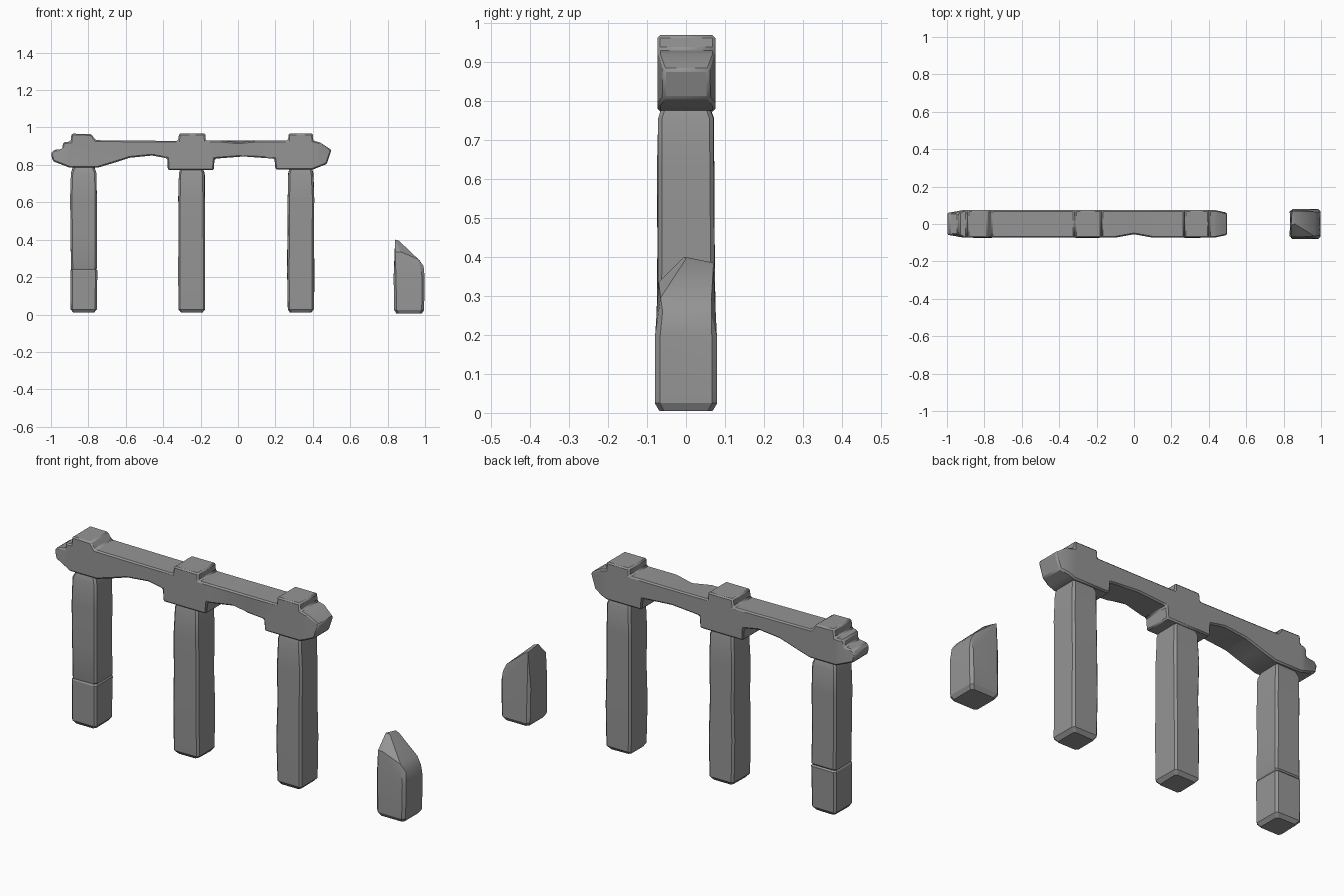
import bpy, bmesh, random
from mathutils import Vector

random.seed(4)
cube = bpy.data.objects.get("Cube")
if cube:
    bpy.data.objects.remove(cube)

stone = bpy.data.materials.new("grey_stone")
stone.use_nodes = True
GREY = (0.3, 0.3, 0.3, 1)
stone.diffuse_color = GREY
stone.node_tree.nodes["Principled BSDF"].inputs["Base Color"].default_value = GREY


def finish(bm, name, bevel=0.0, angle=30):
    """Turn a bmesh into a worn stone object."""
    bmesh.ops.recalc_face_normals(bm, faces=bm.faces)
    mesh = bpy.data.meshes.new(name)
    bm.to_mesh(mesh)
    bm.free()
    mesh.materials.append(stone)
    obj = bpy.data.objects.new(name, mesh)
    bpy.context.collection.objects.link(obj)
    if bevel:
        mod = obj.modifiers.new("worn_edges", 'BEVEL')
        mod.width = bevel
        mod.segments = 1
        mod.limit_method = 'ANGLE'
        mod.angle_limit = 0.6
    bpy.ops.object.select_all(action='DESELECT')
    obj.select_set(True)
    bpy.context.view_layer.objects.active = obj
    bpy.ops.object.shade_smooth_by_angle(angle=angle * 0.01745)
    return obj


def ring(bm, x, z, hx, hy, cut, wobble=0.0):
    """Square cross-section with cut corners."""
    signs = [(-1, -1), (1, -1), (1, 1), (-1, 1)]
    verts = []
    for i, (sx, sy) in enumerate(signs):
        jx, jy = (random.uniform(-wobble, wobble) for _ in range(2))
        a = (x + sx * (hx - cut) + jx, sy * hy + jy, z)
        b = (x + sx * hx + jx, sy * (hy - cut) + jy, z)
        verts += [bm.verts.new(p) for p in ((a, b) if i % 2 else (b, a))]
    return verts


def pillar(name, x, cracked=False):
    bm = bmesh.new()
    # height, inset from full width
    levels = [(0.01, 0.016), (0.028, 0.002), (0.24, 0), (0.43, 0.002),
              (0.62, 0.001), (0.755, 0.004), (0.785, 0.014)]
    if cracked:
        levels[2:3] = [(0.235, 0), (0.242, 0.005), (0.249, 0.002)]
    rings = [ring(bm, x, z, 0.072 - d, 0.074 - d, 0.01, 0.002) for z, d in levels]
    for low, high in zip(rings, rings[1:]):
        for i in range(8):
            j = (i + 1) % 8
            bm.faces.new((low[i], low[j], high[j], high[i]))
    bm.faces.new(rings[0][::-1])
    bm.faces.new(rings[-1])
    return finish(bm, name)


pillar("right_pillar", -0.825, cracked=True)
pillar("middle_pillar", -0.247)
pillar("left_pillar", 0.335)

# Lintel: side outline extruded through its depth
OUTLINE = [
    (-1, 0.86), (-0.985, 0.88), (-0.94, 0.885), (-0.935, 0.92), (-0.895, 0.925),
    (-0.89, 0.967), (-0.785, 0.965), (-0.76, 0.932), (-0.32, 0.928), (-0.315, 0.968),
    (-0.175, 0.968), (-0.173, 0.93), (0.268, 0.93), (0.27, 0.968), (0.4, 0.968),
    (0.402, 0.93), (0.44, 0.92), (0.5, 0.88), (0.475, 0.805), (0.4, 0.775),
    (0.2, 0.775), (0.195, 0.833), (0.03, 0.845), (-0.125, 0.833), (-0.13, 0.772),
    (-0.375, 0.772), (-0.378, 0.835), (-0.46, 0.85), (-0.58, 0.838), (-0.66, 0.812),
    (-0.75, 0.785), (-0.9, 0.785), (-0.99, 0.82)]
bm = bmesh.new()
face = bm.faces.new([bm.verts.new((x, -0.073, z)) for x, z in OUTLINE])
grown = bmesh.ops.extrude_face_region(bm, geom=[face])
bmesh.ops.translate(bm, vec=(0, 0.148, 0),
                    verts=[g for g in grown["geom"] if isinstance(g, bmesh.types.BMVert)])
for cut_x in (-0.91, -0.56, -0.1, 0.0, 0.1, 0.43):
    bmesh.ops.bisect_plane(bm, geom=bm.verts[:] + bm.edges[:] + bm.faces[:],
                           plane_co=(cut_x, 0, 0), plane_no=(1, 0, 0))
# Narrowed ends and a worn dent in the front
for v in bm.verts:
    if v.co.x < -0.92 or v.co.x > 0.46:
        v.co.y *= 0.8
    elif abs(v.co.x) < 0.04 and v.co.y < 0:
        v.co.y += 0.018
        if v.co.z > 0.9:
            v.co.z -= 0.01
finish(bm, "lintel", bevel=0.007)

# Broken stump with a slanting top
bm = bmesh.new()
ring(bm, 0.915, 0.005, 0.068, 0.068, 0.012)
ring(bm, 0.915, 0.025, 0.08, 0.08, 0.013)
ring(bm, 0.915, 0.2, 0.083, 0.079, 0.013)
for p in [(0.84, -0.005, 0.4), (0.86, 0.0, 0.395), (0.845, 0.07, 0.385), (0.865, 0.07, 0.375),
          (0.84, -0.068, 0.335), (0.87, -0.07, 0.335), (0.965, -0.065, 0.295),
          (0.97, 0.065, 0.29), (0.992, -0.06, 0.26), (0.99, 0.065, 0.25)]:
    bm.verts.new(p)
hull = bmesh.ops.convex_hull(bm, input=bm.verts[:])
bmesh.ops.delete(bm, geom=[v for v in bm.verts if not v.link_faces], context='VERTS')
bmesh.ops.dissolve_limit(bm, angle_limit=0.06, verts=bm.verts[:], edges=bm.edges[:])
finish(bm, "broken_stump", angle=20)
